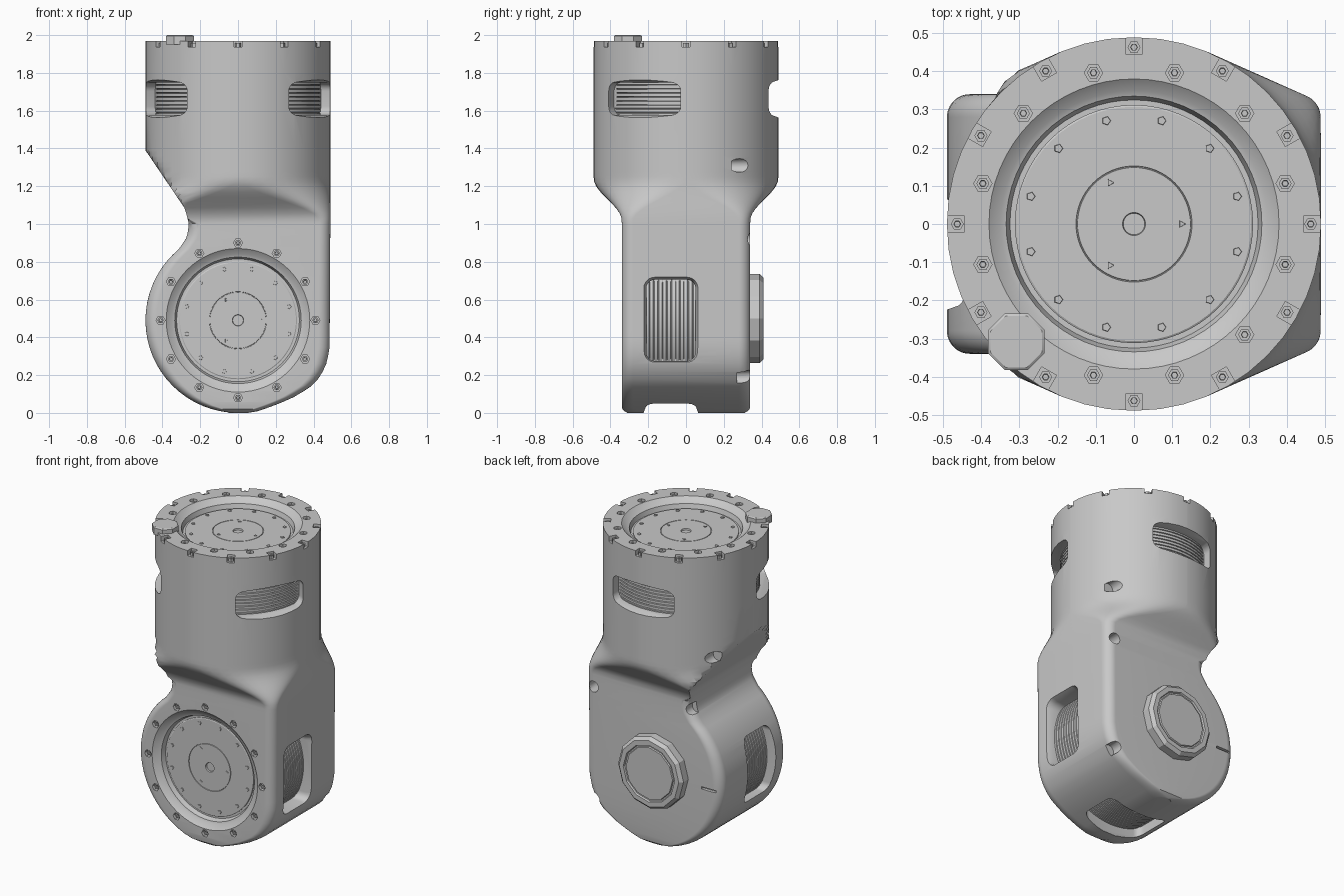
import bpy, bmesh
from math import sin, cos, pi, sqrt, radians
from mathutils import Matrix, Vector

cube = bpy.data.objects.get("Cube")
if cube:
    bpy.data.objects.remove(cube)

grey = bpy.data.materials.new("machined grey")
grey.use_nodes = True
grey.diffuse_color = (0.58, 0.58, 0.58, 1)
grey.node_tree.nodes["Principled BSDF"].inputs["Base Color"].default_value = grey.diffuse_color

move = Matrix.Translation
AXIS_Z = 0.49
top_frame = move((0, 0, 1.97))
front_frame = move((0, -0.34, AXIS_Z)) @ Matrix.Rotation(pi / 2, 4, 'X')
back_frame = move((-0.02, 0.33, 0.5)) @ Matrix.Rotation(-pi / 2, 4, 'X')


def smooth(ob, angle=30):
    bpy.ops.object.select_all(action='DESELECT')
    ob.select_set(True)
    bpy.context.view_layer.objects.active = ob
    bpy.ops.object.shade_smooth_by_angle(angle=radians(angle))


def finish(name, bm, angle=30):
    bmesh.ops.recalc_face_normals(bm, faces=bm.faces)
    mesh = bpy.data.meshes.new(name)
    bm.to_mesh(mesh)
    bm.free()
    ob = bpy.data.objects.new(name, mesh)
    bpy.context.collection.objects.link(ob)
    mesh.materials.append(grey)
    smooth(ob, angle)
    return ob


def loft(bm, rings):
    rows = [[bm.verts.new(p) for p in ring] for ring in rings]
    for a, b in zip(rows, rows[1:]):
        for i in range(len(a)):
            j = (i + 1) % len(a)
            bm.faces.new((a[i], a[j], b[j], b[i]))
    bm.faces.new(rows[0][::-1])
    bm.faces.new(rows[-1])


def lathe(bm, frame, profile, n=64):
    loft(bm, [[frame @ Vector((r * cos(2 * pi * i / n), r * sin(2 * pi * i / n), z))
               for i in range(n)] for r, z in profile])


def rounded_rect(cx, hx, hy, r, steps=12):
    ring = []
    for k, (sx, sy) in enumerate([(1, 1), (-1, 1), (-1, -1), (1, -1)]):
        for i in range(steps + 1):
            a = (k + i / steps) * pi / 2
            ring.append((cx + sx * (hx - r) + r * cos(a), sy * (hy - r) + r * sin(a)))
    return ring


def polar(r, degrees, z=0):
    return move((r * cos(radians(degrees)), r * sin(radians(degrees)), z))


def box(bm, frame, size):
    bmesh.ops.create_cube(bm, size=1, matrix=frame @ Matrix.Diagonal((*size, 1)))


# Housing outline: left and right edges by height
def trace(points, z):
    for (z0, a), (z1, b) in zip(points, points[1:]):
        if z <= z1:
            return a + (b - a) * max(0, (z - z0) / (z1 - z0))
    return points[-1][1]


NECK = [(0.865, -0.315), (0.93, -0.27), (1.0, -0.26), (1.08, -0.28), (1.39, -0.49)]
RIGHT = [(0, 0.05), (0.01, 0.11), (0.05, 0.22), (0.09, 0.31), (0.15, 0.4),
         (0.2, 0.44), (0.27, 0.472), (0.35, 0.485), (1.2, 0.49)]


def left_edge(z):
    if z < 0.865:
        return -max(0.05, sqrt(max(0, 0.49 ** 2 - (z - AXIS_Z) ** 2)))
    return trace(NECK, z)


def section(z):
    t = min(1, max(0, (z - 1.02) / 0.22))
    t = t * t * (3 - 2 * t)
    limit, x1 = left_edge(z), trace(RIGHT, z)
    x0 = limit + (-0.49 - limit) * min(1, max(0, (z - 1.0) / 0.1))
    hy = 0.34 + 0.149 * t - 0.03 * max(0, 1 - z / 0.03) ** 2
    hx = (x1 - x0) / 2
    r = min(0.06 + 0.426 * t, hx * 0.995)
    return [(max(x, limit), y, z) for x, y in rounded_rect((x0 + x1) / 2, hx, hy, r)]


bm = bmesh.new()
heights = [AXIS_Z * (1 - cos(pi * i / 32)) for i in range(21)]
heights += [0.7 + 0.0275 * i for i in range(25)] + [1.39, 1.6, 1.8, 1.97]
loft(bm, [section(z) for z in heights])
housing = finish("joint_housing", bm)


# Pockets cut in the housing; the first solver that adds the pocket walls is kept
def cut(name, build):
    bm = bmesh.new()
    build(bm)
    cutter = finish(name, bm)
    cutter.hide_render = True
    mod = housing.modifiers.new(name, 'BOOLEAN')
    mod.operation, mod.object = 'DIFFERENCE', cutter
    for solver in ('MANIFOLD', 'EXACT', 'FLOAT'):
        mod.solver = solver
        bpy.context.view_layer.update()
        graph = bpy.context.evaluated_depsgraph_get()
        result = bpy.data.meshes.new_from_object(housing.evaluated_get(graph))
        if len(result.vertices) > len(housing.data.vertices):
            housing.data = result
            break
    housing.modifiers.clear()
    bpy.data.objects.remove(cutter)


def window(bm, frame, hy, hz):
    # Straight pocket with a flared lip, pointing along local x
    rings = []
    for x, lip in [(0.38, 0), (0.45, 0), (0.5, 0.018), (0.6, 0.018)]:
        rings.append([frame @ Vector((x, y, z))
                      for y, z in rounded_rect(0, hy + lip, hz + lip, 0.045 + lip, 6)])
    loft(bm, rings)


def windows(bm):
    for a in (-30, 90, 210):
        window(bm, move((0, 0, 1.663)) @ Matrix.Rotation(radians(a), 4, 'Z'), 0.22, 0.085)
    for a in (0, 90, 180):
        window(bm, move((0, -0.08, AXIS_Z)) @ Matrix.Rotation(radians(a), 4, 'Y'), 0.13, 0.215)


def recesses(bm):
    for frame in (top_frame, front_frame):
        lathe(bm, frame, [(0.325, -0.06), (0.335, -0.03), (0.35, -0.025), (0.38, 0), (0.38, 0.05)])


def bolt_pockets(bm):
    for i in range(12):
        a = 30 * i
        turn = Matrix.Rotation(radians(a), 4, 'Z')
        box(bm, top_frame @ turn @ move((0.485, 0, 0)), (0.08, 0.045, 0.064))
        lathe(bm, top_frame @ polar(0.41, a + 15), [(0.024, -0.03), (0.024, 0.03)], 6)
        lathe(bm, front_frame @ polar(0.41, a), [(0.024, -0.03), (0.024, 0.03)], 6)


def rear_holes(bm):
    drill = Matrix.Rotation(-pi / 2, 4, 'X')
    for x, y, z in [(0.4, 0.24, 1.31), (-0.4, 0.24, 1.31), (0.43, 0.26, 0.92),
                    (0.42, 0.27, 0.19), (-0.27, 0.27, 0.95)]:
        lathe(bm, move((x, y, z)) @ drill, [(0.036, 0), (0.036, 0.3)], 16)
    box(bm, move((-0.4, 0.34, 0.47)), (0.1, 0.04, 0.015))


cut("window_cutter", windows)
cut("recess_cutter", recesses)
cut("bolt_cutter", bolt_pockets)
cut("hole_cutter", rear_holes)
smooth(housing)


# Ribbed cores behind the windows
def ribbed_core(name, frame, half, count):
    bm = bmesh.new()
    step = 2 * half / count
    profile = []
    for i in range(count):
        z = -half + i * step
        profile += [(0.43, z), (0.437, z + 0.1 * step), (0.437, z + 0.8 * step), (0.43, z + 0.9 * step)]
    lathe(bm, frame, profile)
    finish(name, bm)


ribbed_core("upper_ribbed_core", move((0, 0, 1.663)), 0.115, 11)
ribbed_core("lower_ribbed_core", move((0, -0.08, AXIS_Z)) @ Matrix.Rotation(pi / 2, 4, 'X'), 0.16, 14)


# Output flanges with a groove, a centre hole and small screws
def flange(name, frame):
    bm = bmesh.new()
    lathe(bm, frame, [(0.312, -0.065), (0.312, -0.053), (0.307, -0.05), (0.152, -0.05),
                      (0.151, -0.054), (0.149, -0.054), (0.148, -0.05),
                      (0.03, -0.05), (0.028, -0.06)])
    for i in range(12):
        lathe(bm, frame @ polar(0.28, 30 * i + 15), [(0.013, -0.055), (0.011, -0.045)], 5)
    for i in range(3):
        lathe(bm, frame @ polar(0.125, 120 * i), [(0.012, -0.055), (0.01, -0.046)], 3)
    finish(name, bm)


flange("top_flange", top_frame)
flange("front_flange", front_frame)


# Socket bolts seated in the pockets
def bolt(bm, frame):
    lathe(bm, frame, [(0.017, -0.035), (0.017, -0.012), (0.009, -0.012), (0.008, -0.024)], 6)


bm = bmesh.new()
for i in range(12):
    bolt(bm, top_frame @ polar(0.463, 30 * i))
    bolt(bm, top_frame @ polar(0.41, 30 * i + 15))
    bolt(bm, front_frame @ polar(0.41, 30 * i))
finish("rim_bolts", bm)

# Rear hub cap
bm = bmesh.new()
lathe(bm, back_frame, [(0.235, -0.02), (0.235, 0.06), (0.215, 0.08), (0.185, 0.08),
                       (0.18, 0.07), (0.172, 0.07), (0.168, 0.077), (0.05, 0.077)], 12)
finish("rear_hub", bm, 20)

# Locating tab on the rim
bm = bmesh.new()
tab = move((-0.308, -0.308, 1.97)) @ Matrix.Rotation(pi / 8, 4, 'Z')
lathe(bm, tab, [(0.08, -0.02), (0.08, 0.025), (0.073, 0.03)], 8)
finish("locating_tab", bm)
